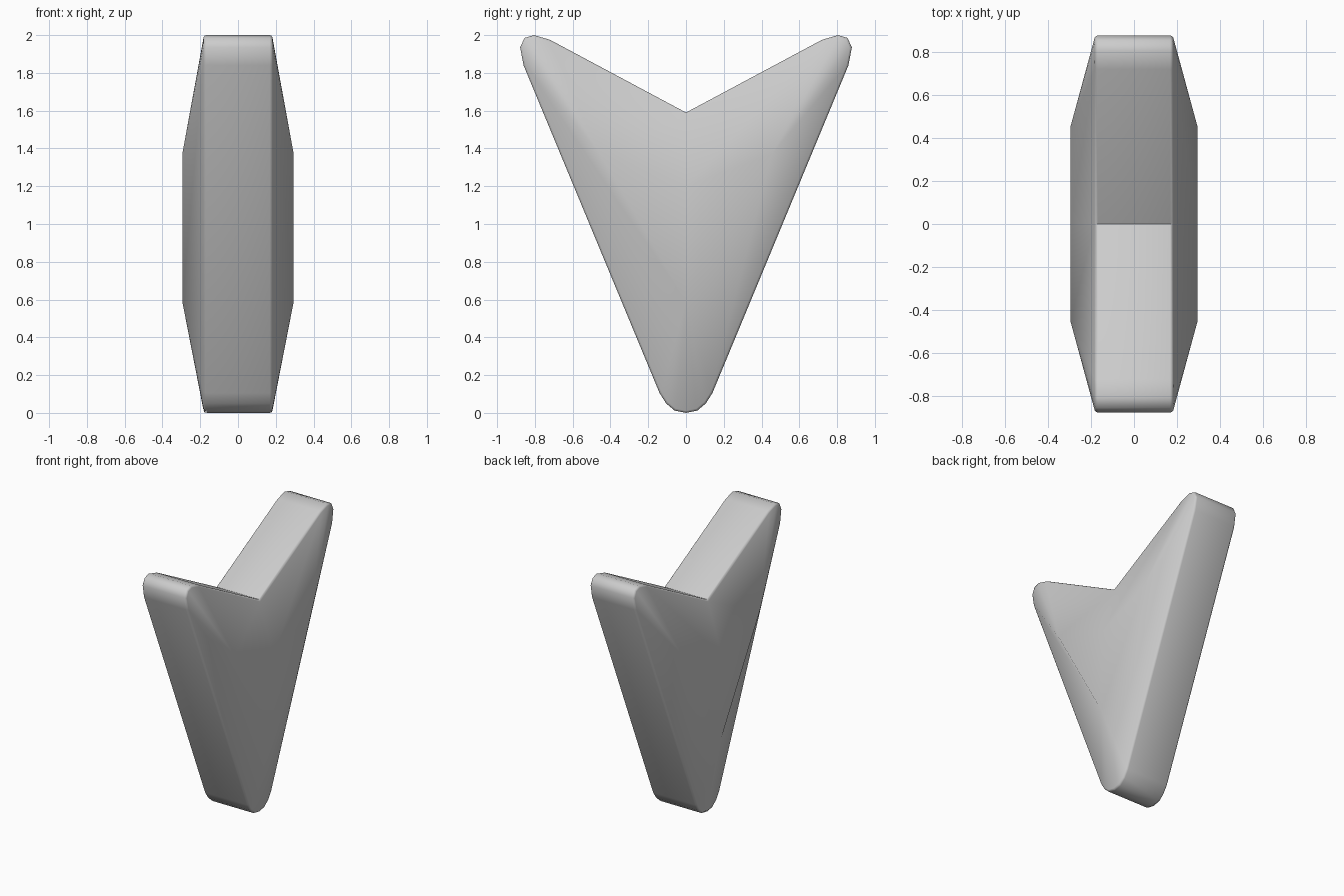
import bpy
import bmesh
import math

cube = bpy.data.objects.get("Cube")
if cube:
    bpy.data.objects.remove(cube, do_unlink=True)

RIM_X, CROWN_X = 0.18, 0.295

# Half outline in (y, z) from the bottom point to the notch, each paired
# with the corner of the raised crown that it slopes up to
BOTTOM, TIP, NOTCH = (0, 0.59), (0.455, 1.37), (0, 1.2)
half = [((0, 0), BOTTOM), ((0.06, 0.012), BOTTOM), ((0.105, 0.05), BOTTOM),
        ((0.14, 0.105), BOTTOM), ((0.86, 1.84), TIP), ((0.878, 1.935), TIP),
        ((0.855, 1.985), TIP), ((0.805, 2.0), TIP), ((0.72, 1.975), TIP),
        ((0, 1.59), NOTCH)]


def flip(p):
    return (-p[0], p[1])


loop = half + [(flip(a), flip(b)) for a, b in half[-2:0:-1]]
n = len(loop)

bm = bmesh.new()
rims = {}
for side in (-1, 1):
    rim = [bm.verts.new((side * RIM_X, *a)) for a, _ in loop]
    crown = {}
    for _, b in loop:
        if b not in crown:
            crown[b] = bm.verts.new((side * CROWN_X, *b))
    # Sloping side faces between rim and crown
    for i in range(n):
        j = (i + 1) % n
        face = [rim[i], rim[j], crown[loop[j][1]]]
        if loop[i][1] != loop[j][1]:
            face.append(crown[loop[i][1]])
        bm.faces.new(face)
    # Flat crown, split down the middle
    for tip in (TIP, flip(TIP)):
        bm.faces.new((crown[BOTTOM], crown[tip], crown[NOTCH]))
    rims[side] = rim

# Outer band joining both sides
for i in range(n):
    j = (i + 1) % n
    bm.faces.new((rims[-1][i], rims[-1][j], rims[1][j], rims[1][i]))

# Narrow rounding along both rims
rim_edges = [bm.edges.get((r[i], r[(i + 1) % n])) for r in rims.values() for i in range(n)]
bmesh.ops.bevel(bm, geom=rim_edges, offset=0.012, segments=2, profile=0.5,
                affect='EDGES', clamp_overlap=True)
bmesh.ops.recalc_face_normals(bm, faces=bm.faces)

mesh = bpy.data.meshes.new("arrowhead")
bm.to_mesh(mesh)
bm.free()
arrowhead = bpy.data.objects.new("arrowhead", mesh)
bpy.context.collection.objects.link(arrowhead)

# Plain grey finish
grey = bpy.data.materials.new("light grey")
grey.use_nodes = True
colour = (0.6, 0.6, 0.6, 1)
grey.diffuse_color = colour
grey.node_tree.nodes["Principled BSDF"].inputs["Base Color"].default_value = colour
mesh.materials.append(grey)

bpy.ops.object.select_all(action='DESELECT')
arrowhead.select_set(True)
bpy.context.view_layer.objects.active = arrowhead
bpy.ops.object.shade_smooth_by_angle(angle=math.radians(50))
